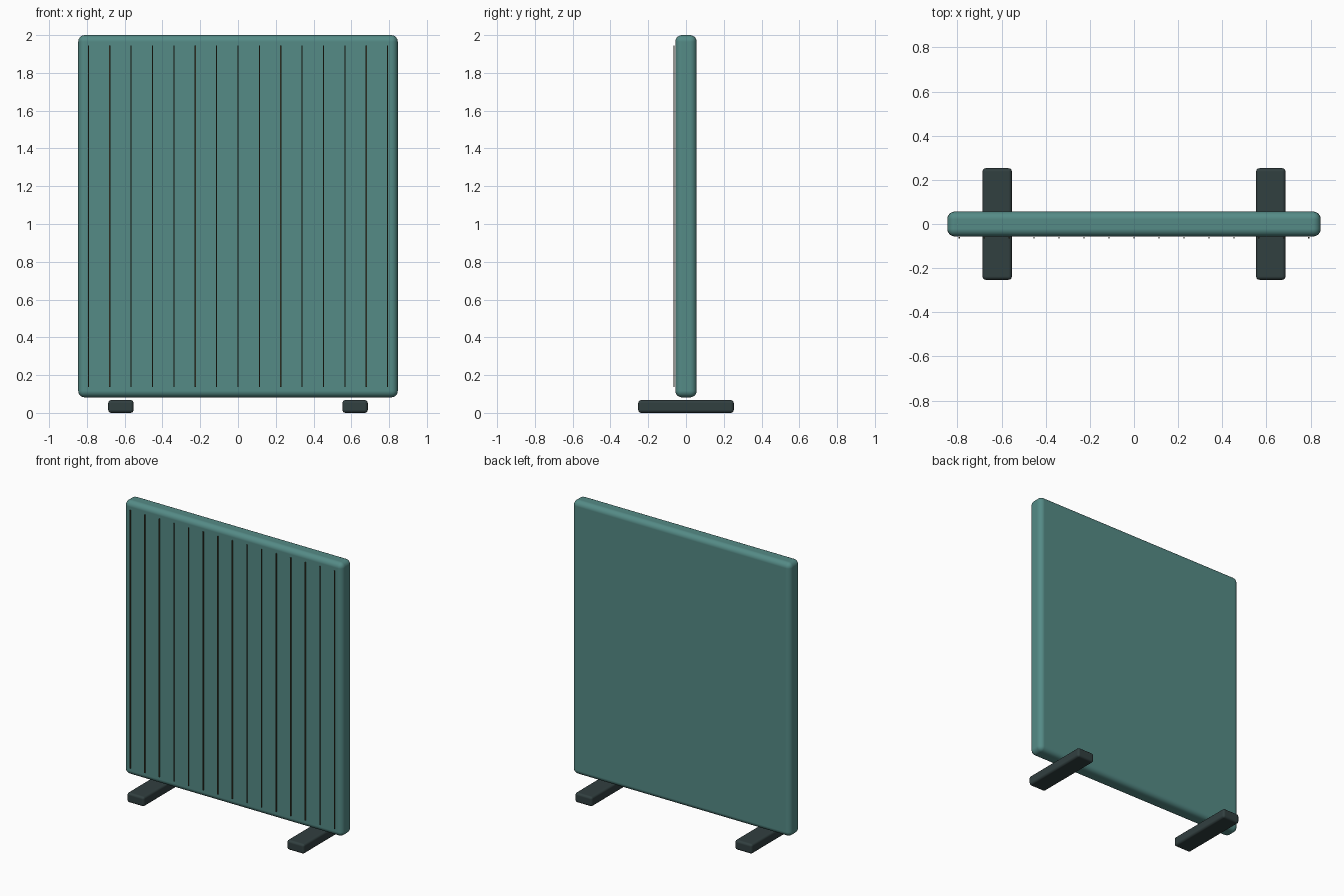
import bpy

if "Cube" in bpy.data.objects:
    bpy.data.objects.remove(bpy.data.objects["Cube"])


def material(name, rgb):
    m = bpy.data.materials.new(name)
    m.diffuse_color = (*rgb, 1.0)
    m.use_nodes = True
    m.node_tree.nodes["Principled BSDF"].inputs["Base Color"].default_value = m.diffuse_color
    return m


TEAL = material("teal fabric", (0.09, 0.258, 0.24))
CHARCOAL = material("charcoal", (0.031, 0.05, 0.051))
SEAM = material("olive brown seam", (0.068, 0.068, 0.038))


def box(name, center, size, mat, bevel=0.0, segments=4):
    bpy.ops.mesh.primitive_cube_add(size=1, location=center)
    ob = bpy.context.object
    ob.name = name
    ob.scale = size
    bpy.ops.object.transform_apply(location=False, rotation=False, scale=True)
    ob.data.materials.append(mat)
    if bevel:
        bpy.ops.object.shade_smooth()
        mod = ob.modifiers.new("rounded edges", 'BEVEL')
        mod.width = bevel
        mod.segments = segments
        mod.limit_method = 'ANGLE'
        mod.harden_normals = True   # keeps the large faces evenly flat
        bpy.ops.object.modifier_apply(modifier=mod.name)
    return ob


# Padded screen panel
box("panel", (0, 0, 1.041), (1.692, 0.113, 1.918), TEAL, 0.035, 5)

# Two flat feet running front to back
for side, x in (("left", -0.62), ("right", 0.62)):
    box(side + "_foot", (x, 0, 0.034), (0.134, 0.506, 0.068), CHARCOAL, 0.016, 3)

# Thin vertical seams, evenly spaced just proud of the front
for i in range(15):
    box(f"seam_{i + 1}", ((i - 7) * 0.1132, -0.063, 1.041),
        (0.006, 0.006, 1.81), SEAM)
